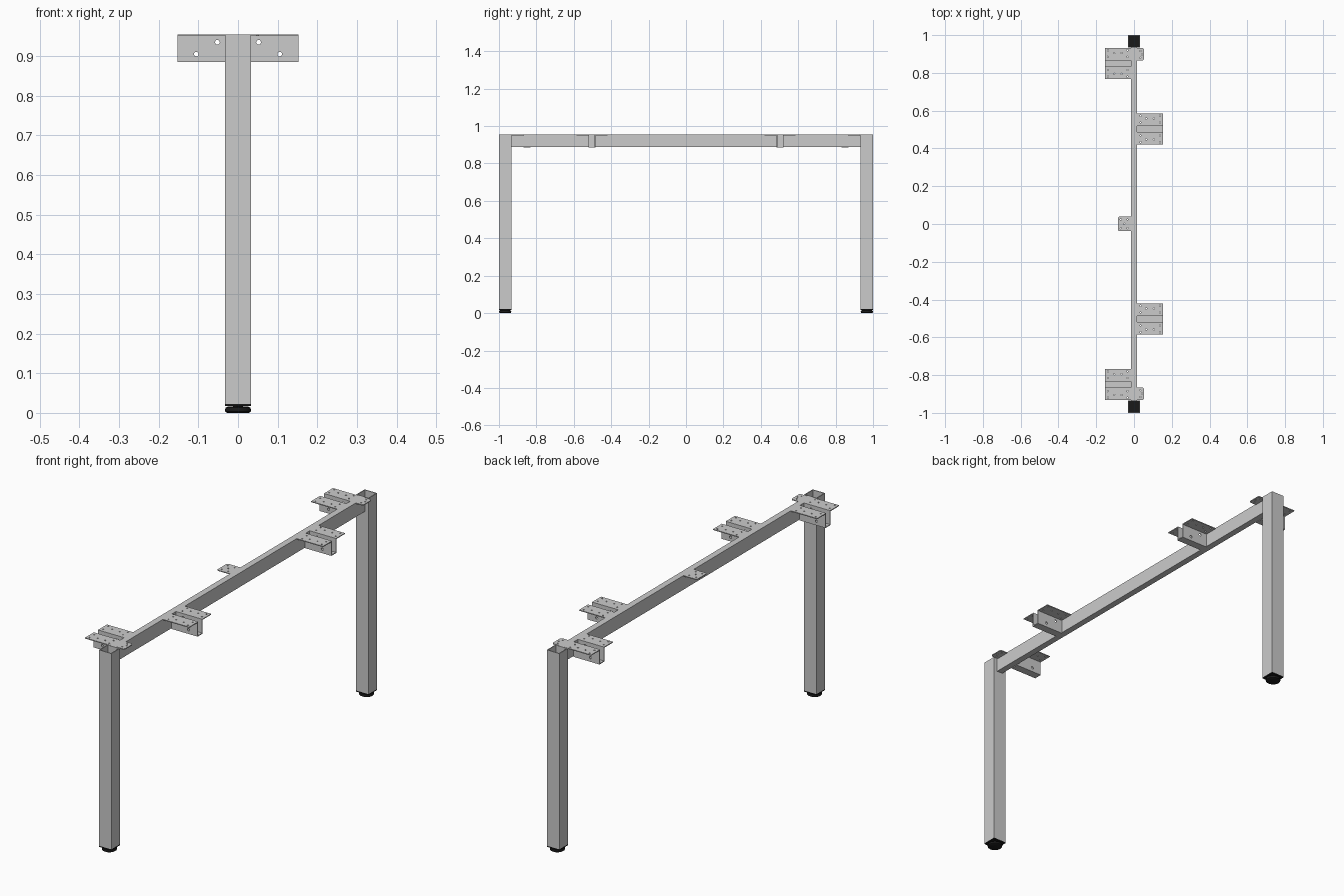
import bpy, bmesh, math
from mathutils import Matrix, Vector

if "Cube" in bpy.data.objects:
    bpy.data.objects.remove(bpy.data.objects["Cube"])

TOP = 0.955      # top of the frame
T = 0.004        # sheet thickness
LEG = 0.066      # leg width
BEAM_X = 0.015   # half width of the beam

black = bpy.data.materials.new("black_plastic")
black.diffuse_color = (0.01, 0.01, 0.01, 1)
black.use_nodes = True
black.node_tree.nodes["Principled BSDF"].inputs["Base Color"].default_value = black.diffuse_color


def finish(bm, name, mat=None):
    bmesh.ops.recalc_face_normals(bm, faces=bm.faces)
    me = bpy.data.meshes.new(name)
    bm.to_mesh(me)
    bm.free()
    ob = bpy.data.objects.new(name, me)
    bpy.context.collection.objects.link(ob)
    if mat:
        me.materials.append(mat)
    return ob


def box(name, lo, hi, mat=None):
    lo, hi = Vector(lo), Vector(hi)
    bm = bmesh.new()
    m = Matrix.Translation((lo + hi) / 2) @ Matrix.Diagonal((*(hi - lo), 1))
    bmesh.ops.create_cube(bm, size=1, matrix=m)
    return finish(bm, name, mat)


def prism(name, pts, offset):
    """Extrude a closed 3D outline along an offset vector."""
    bm = bmesh.new()
    face = bm.faces.new([bm.verts.new(p) for p in pts])
    ext = bmesh.ops.extrude_face_region(bm, geom=[face])
    bmesh.ops.translate(bm, vec=offset,
                        verts=[v for v in ext["geom"] if isinstance(v, bmesh.types.BMVert)])
    return finish(bm, name)


def drill(ob, holes):
    """Cut round holes: each is (centre, radius, depth, axis)."""
    bm = bmesh.new()
    for c, r, d, axis in holes:
        rot = Matrix.Rotation(math.pi / 2, 4, "X") if axis == "y" else Matrix()
        bmesh.ops.create_cone(bm, cap_ends=True, segments=12, radius1=r, radius2=r,
                              depth=d, matrix=Matrix.Translation(c) @ rot)
    cutter = finish(bm, "hole_cutter")
    cutter.hide_render = True
    mod = ob.modifiers.new("holes", "BOOLEAN")
    mod.operation, mod.solver, mod.object = "DIFFERENCE", "EXACT", cutter
    bpy.context.view_layer.objects.active = ob
    bpy.ops.object.modifier_apply(modifier=mod.name)
    bpy.data.objects.remove(cutter)


def plate(name, x0, x1, y0, y1, holes):
    """Flat mounting plate with two clipped outer corners (at x1)."""
    c = 0.006
    d = c if x1 > x0 else -c
    pts = [(x0, y0), (x1 - d, y0), (x1, y0 + c), (x1, y1 - c), (x1 - d, y1), (x0, y1)]
    ob = prism(name, [(x, y, TOP - T) for x, y in pts], (0, 0, T))
    drill(ob, [((x, y, TOP), 0.0035, 0.03, "z") for x, y in holes])


def hat_bracket(name, side, yc):
    """Hat-section bracket: open channel with a flange on each side."""
    w, f, low = 0.019, 0.0825, 0.885
    half = [(f, TOP), (w - T, TOP), (w - T, low + T)]
    outer = [(w, low), (w, TOP - T), (f, TOP - T)]
    prof = half + [(-y, z) for y, z in half[::-1]]
    prof += [(-y, z) for y, z in outer[::-1]] + outer
    x0, x1 = side * BEAM_X, side * 0.153
    ob = prism(name, [(x0, yc + y, z) for y, z in prof], (x1 - x0, 0, 0))
    # flange screw holes, then the bolt holes through the channel walls
    holes = []
    for s in (-1, 1):
        for x, y in ((0.035, 0.07), (0.035, 0.035), (0.065, 0.055),
                     (0.105, 0.055), (0.138, 0.07), (0.138, 0.035)):
            holes.append(((side * x, yc + s * y, TOP), 0.0035, 0.03, "z"))
    holes += [((side * 0.052, yc, 0.935), 0.006, 0.06, "y"),
              ((side * 0.105, yc, 0.905), 0.006, 0.06, "y")]
    drill(ob, holes)


# Cross beam between the legs
box("cross_beam", (-BEAM_X, -1 + LEG, 0.888), (BEAM_X, 1 - LEG, TOP))

for s, end in ((-1, "front"), (1, "back")):
    yc = s * (1 - LEG / 2)
    h = LEG / 2

    # Leg: open square tube
    bm = bmesh.new()
    rings = []
    for r, z in ((h, 0.023), (h, TOP), (h - T, TOP), (h - T, 0.023)):
        rings.append([bm.verts.new((a * r, yc + b * r, z))
                      for a, b in ((-1, -1), (1, -1), (1, 1), (-1, 1))])
    for k in range(4):
        for i in range(4):
            j = (i + 1) % 4
            r0, r1 = rings[k], rings[(k + 1) % 4]
            bm.faces.new((r0[i], r0[j], r1[j], r1[i]))
    finish(bm, end + "_leg")

    # End cap closing the bottom of the tube
    box(end + "_leg_cap", (-h, yc - h, 0.018), (h, yc + h, 0.0235), black)

    # Levelling foot: lathed disc with rounded rim and neck
    bm = bmesh.new()
    prof = [(0, 0), (0.027, 0), (0.032, 0.003), (0.033, 0.008), (0.031, 0.013),
            (0.026, 0.016), (0.012, 0.016), (0.012, 0.019), (0, 0.019)]
    vs = [bm.verts.new((r, yc, z)) for r, z in prof]
    edges = [bm.edges.new(p) for p in zip(vs, vs[1:])]
    bmesh.ops.spin(bm, geom=vs + edges, cent=(0, yc, 0), axis=(0, 0, 1),
                   angle=2 * math.pi, steps=24, use_duplicate=False)
    bmesh.ops.remove_doubles(bm, verts=bm.verts, dist=1e-5)
    foot = finish(bm, end + "_foot", black)
    bpy.ops.object.select_all(action="DESELECT")
    foot.select_set(True)
    bpy.context.view_layer.objects.active = foot
    bpy.ops.object.shade_smooth_by_angle(angle=math.radians(35))

    # Brackets: outer ones on the left, inner ones on the right
    hat_bracket(end + "_outer_bracket", -1, s * 0.85)
    hat_bracket(end + "_inner_bracket", 1, s * 0.503)

    # Small corner plate opposite the outer bracket
    yp = s * 0.898
    plate(end + "_corner_plate", BEAM_X, 0.053, yp - 0.033, yp + 0.033,
          [(0.033, yp - 0.018), (0.042, yp), (0.033, yp + 0.018)])

# Middle plate on the left of the beam
plate("middle_plate", -BEAM_X, -0.085, -0.038, 0.04,
      [(x, y) for x in (-0.035, -0.07) for y in (-0.022, 0.024)] + [(-0.052, 0.001)])
